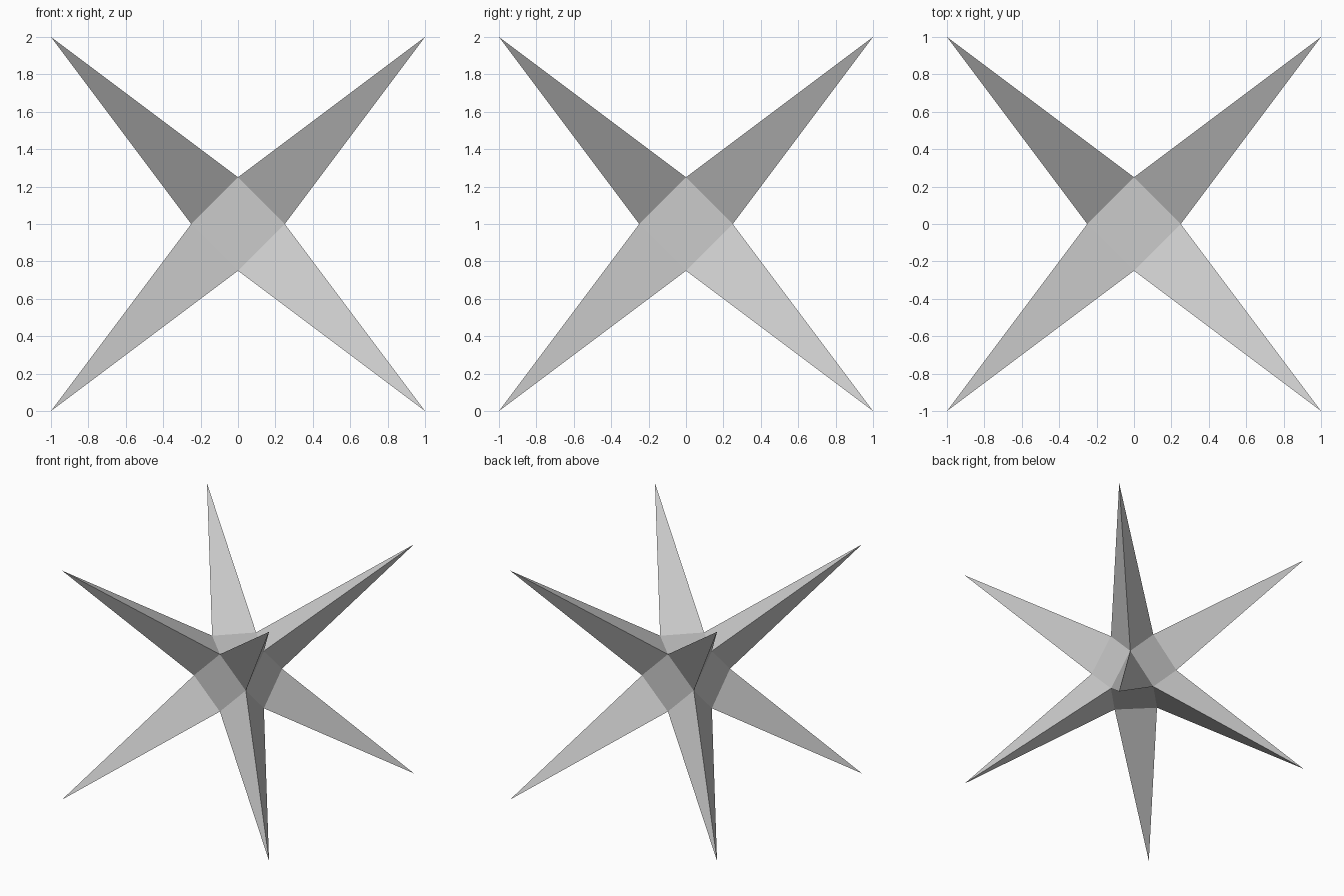
import bpy, bmesh
from math import copysign, radians
from mathutils import Vector

if "Cube" in bpy.data.objects:
    bpy.data.objects.remove(bpy.data.objects["Cube"])

CORE = 0.25    # half width of the core
REACH = 1.0    # spike tip distance along each axis

bm = bmesh.new()

# Core: cuboctahedron from the edge midpoints of a cube
for axis in range(3):
    for a in (-CORE, CORE):
        for b in (-CORE, CORE):
            p = [a, b]
            p.insert(axis, 0.0)
            bm.verts.new(p)
bmesh.ops.convex_hull(bm, input=bm.verts[:])
bmesh.ops.dissolve_limit(bm, angle_limit=radians(2), verts=bm.verts[:], edges=bm.edges[:])

# Spikes: pull the centre of every triangular face out to a cube corner
triangles = [f for f in bm.faces if len(f.verts) == 3]
for tip in bmesh.ops.poke(bm, faces=triangles)["verts"]:
    tip.co = Vector([copysign(REACH, c) for c in tip.co])

# Stand the star on the ground
bmesh.ops.translate(bm, verts=bm.verts[:], vec=(0, 0, REACH))
bmesh.ops.recalc_face_normals(bm, faces=bm.faces[:])

mesh = bpy.data.meshes.new("spiked_star")
bm.to_mesh(mesh)
bm.free()
bpy.context.collection.objects.link(bpy.data.objects.new("spiked_star", mesh))
